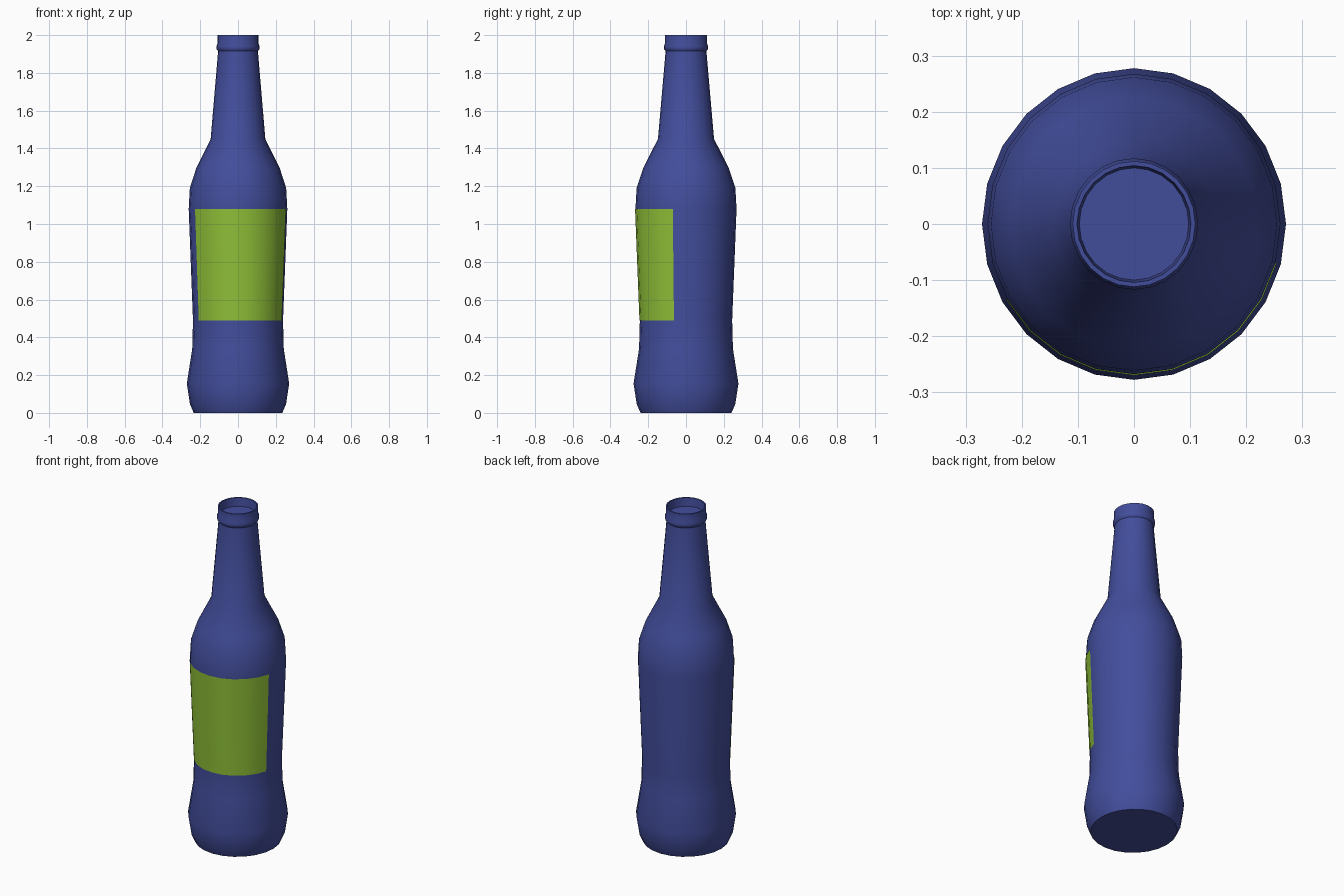
import bpy, bmesh, math

if "Cube" in bpy.data.objects:
    bpy.data.objects.remove(bpy.data.objects["Cube"])

SIDES = 24
SX, SY = 0.985, 1.01   # the bottle is very slightly deeper than wide


def colour(name, rgba):
    m = bpy.data.materials.new(name)
    m.diffuse_color = rgba
    m.use_nodes = True
    m.node_tree.nodes["Principled BSDF"].inputs["Base Color"].default_value = m.diffuse_color
    return m


def lathe(name, profile, a0, a1, mat, caps=False, grow=0.0):
    """Revolve (radius, z) points from angle a0 to a1 in 15 degree steps."""
    full = abs(a1 - a0) == 360
    steps = round((a1 - a0) / (360 / SIDES))
    count = steps if full else steps + 1
    bm = bmesh.new()
    rings = []
    for r, z in profile:
        ring = []
        for i in range(count):
            a = math.radians(a0 + i * 360 / SIDES)
            ring.append(bm.verts.new(((r + grow) * SX * math.cos(a),
                                      (r + grow) * SY * math.sin(a), z)))
        rings.append(ring)
    for low, high in zip(rings, rings[1:]):
        for i in range(steps):
            j = (i + 1) % count
            bm.faces.new((low[i], low[j], high[j], high[i]))
    if caps:
        bm.faces.new(rings[0][::-1])
        bm.faces.new(rings[-1])
    me = bpy.data.meshes.new(name)
    bm.to_mesh(me)
    bm.free()
    me.materials.append(mat)
    ob = bpy.data.objects.new(name, me)
    bpy.context.collection.objects.link(ob)
    bpy.ops.object.select_all(action='DESELECT')
    ob.select_set(True)
    bpy.context.view_layer.objects.active = ob
    bpy.ops.object.shade_smooth_by_angle(angle=math.radians(40))
    return ob


glass = colour("blue_glass", (0.055, 0.075, 0.33, 1))
paper = colour("green_paper", (0.28, 0.53, 0.04, 1))

# Bottle: base, waist, shoulder, neck, bead and shallow recessed mouth
lathe("bottle", [
    (0.238, 0.0), (0.258, 0.045), (0.275, 0.155), (0.246, 0.34),
    (0.242, 0.49), (0.265, 1.08), (0.259, 1.19), (0.223, 1.30),
    (0.147, 1.45), (0.107, 1.915), (0.115, 1.925), (0.116, 1.94),
    (0.111, 1.955), (0.111, 2.0), (0.103, 2.0), (0.099, 1.95),
], 0, 360, glass, caps=True)

# Label wrapped around the front of the waist
lathe("label", [(0.242, 0.49), (0.265, 1.08)], -150, -15, paper, grow=0.002)
